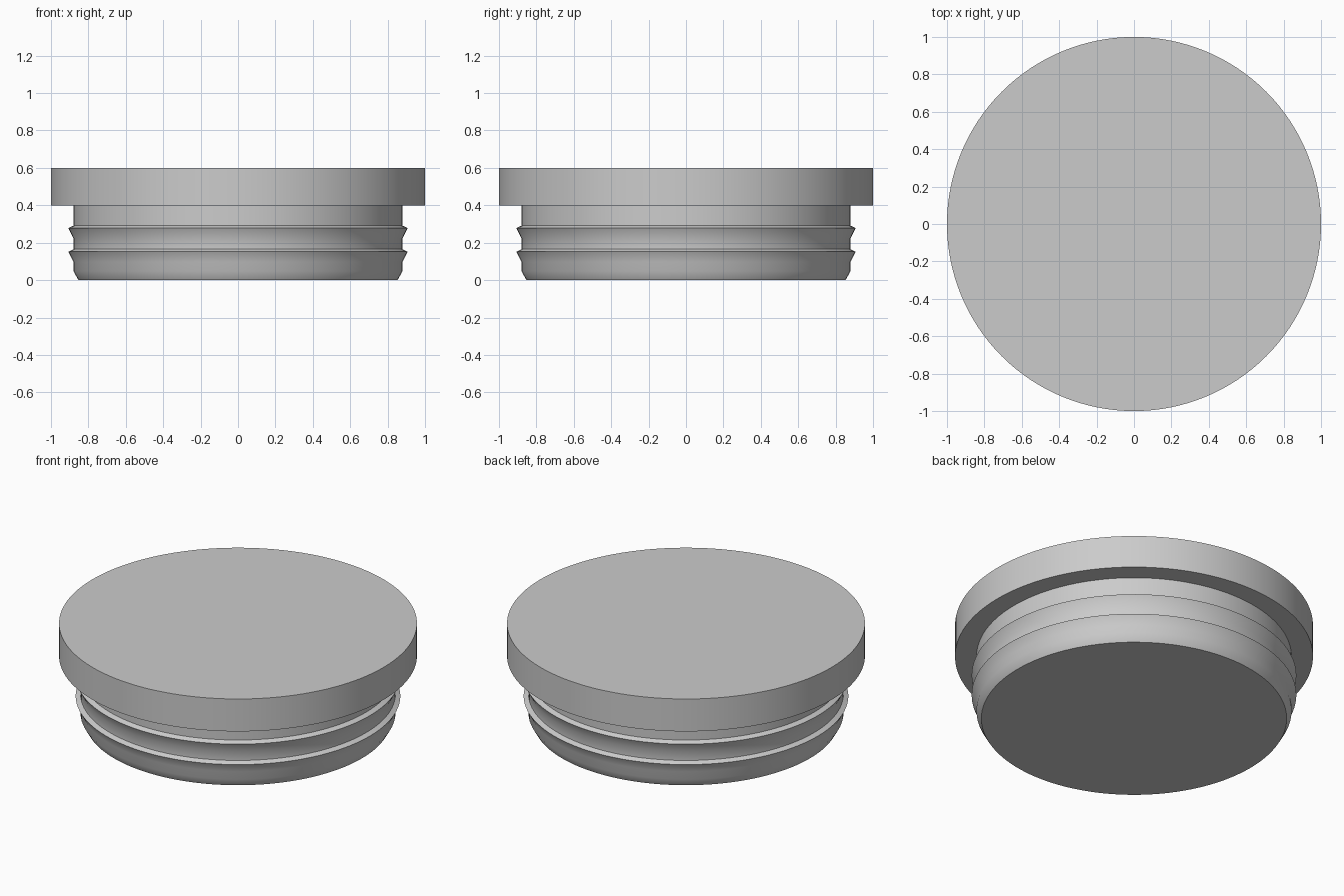
import bpy
import bmesh
import math

SEGMENTS = 128

cube = bpy.data.objects.get("Cube")
if cube:
    bpy.data.objects.remove(cube, do_unlink=True)

grey = bpy.data.materials.new("light_grey")
grey.use_nodes = True
colour = (0.6, 0.6, 0.6, 1.0)
grey.diffuse_color = colour
grey.node_tree.nodes["Principled BSDF"].inputs["Base Color"].default_value = colour


def turned_part(name, profile):
    """Revolve a (radius, height) profile about z and cap both ends."""
    bm = bmesh.new()
    rings = []
    for radius, z in profile:
        angles = [math.tau * i / SEGMENTS for i in range(SEGMENTS)]
        rings.append([bm.verts.new((radius * math.cos(a), radius * math.sin(a), z))
                      for a in angles])
    for low, high in zip(rings, rings[1:]):
        for i in range(SEGMENTS):
            j = (i + 1) % SEGMENTS
            bm.faces.new((low[i], low[j], high[j], high[i]))
    bm.faces.new(rings[0][::-1])
    bm.faces.new(rings[-1])
    mesh = bpy.data.meshes.new(name)
    bm.to_mesh(mesh)
    bm.free()
    mesh.materials.append(grey)
    obj = bpy.data.objects.new(name, mesh)
    bpy.context.collection.objects.link(obj)
    bpy.ops.object.select_all(action="DESELECT")
    obj.select_set(True)
    bpy.context.view_layer.objects.active = obj
    bpy.ops.object.shade_smooth_by_angle(angle=math.radians(38))
    return obj


# Plug: chamfered foot, two barbed grip ribs, straight neck; wide flange on top
core, tip = 0.88, 0.907
plug = [(0.853, 0), (core, 0.048)]
for rib in (0.152, 0.278):
    plug += [(core, rib - 0.055), (tip, rib), (core, rib + 0.013)]
plug += [(core, 0.4), (1, 0.4), (1, 0.6)]
turned_part("plug_cap", plug)
